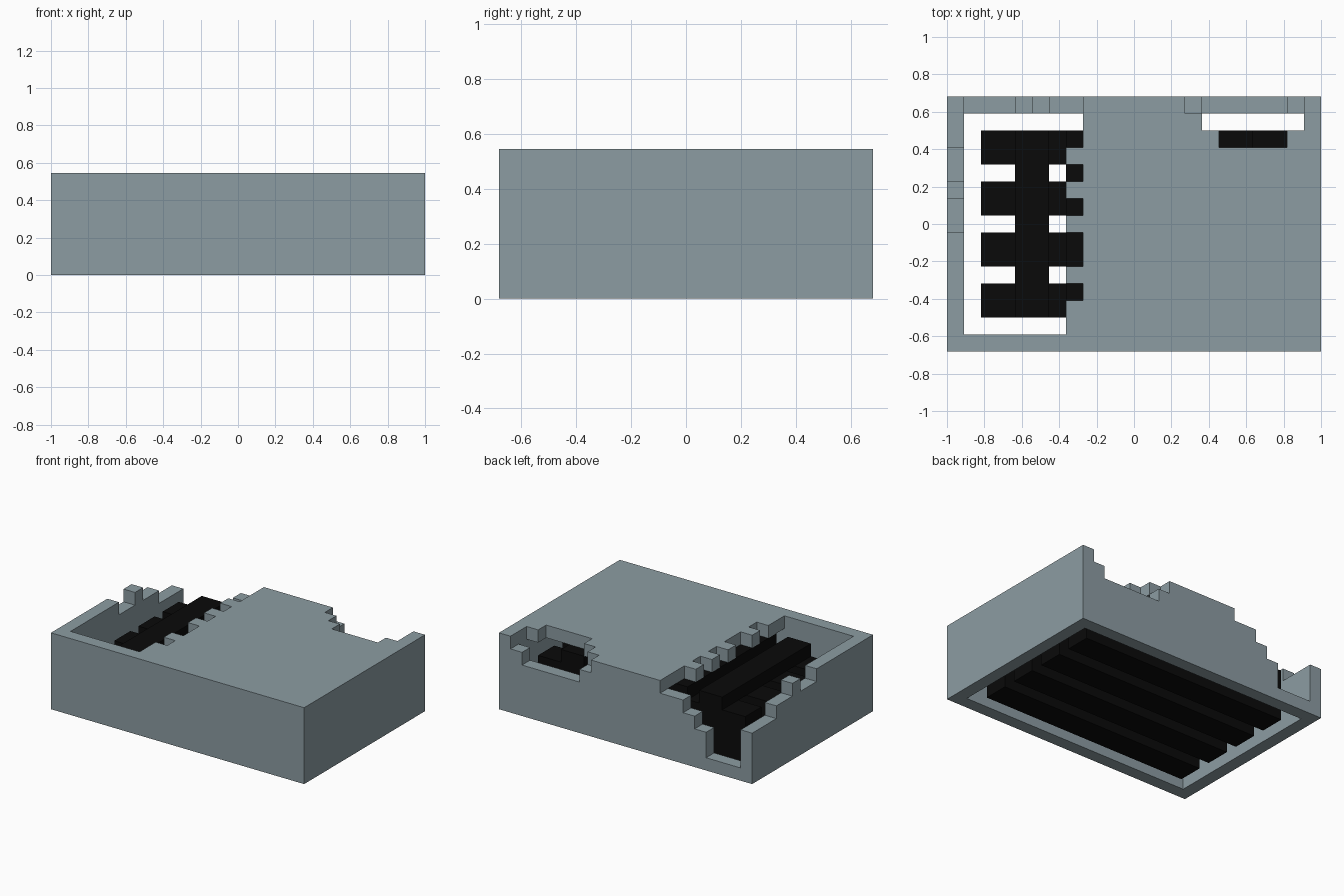
import bpy
import bmesh
from mathutils import Vector

if "Cube" in bpy.data.objects:
    bpy.data.objects.remove(bpy.data.objects["Cube"], do_unlink=True)

# Block grid: 22 x 15 x 6 cells
NX, NY, NZ = 22, 15, 6
U = 2 / NX


def point(i, j, k):
    return Vector(((i - NX / 2) * U, (j - NY / 2) * U, k * U))


def material(name, rgb, rough):
    m = bpy.data.materials.new(name)
    m.use_nodes = True
    m.diffuse_color = (*rgb, 1)
    bsdf = m.node_tree.nodes["Principled BSDF"]
    bsdf.inputs["Base Color"].default_value = (*rgb, 1)
    bsdf.inputs["Roughness"].default_value = rough
    return m


grey = material("blue grey", (0.265, 0.335, 0.365), 0.8)
black = material("black", (0.003, 0.003, 0.003), 0.9)


def finish(name, bm, mat):
    mesh = bpy.data.meshes.new(name)
    bm.to_mesh(mesh)
    bm.free()
    mesh.materials.append(mat)
    ob = bpy.data.objects.new(name, mesh)
    bpy.context.collection.objects.link(ob)
    return ob


def skin(name, cells, mat):
    """Wrap a set of grid cells in their exposed faces."""
    bm = bmesh.new()
    verts = {}

    def vert(p):
        if p not in verts:
            verts[p] = bm.verts.new(point(*p))
        return verts[p]

    for cell in cells:
        for axis in range(3):
            a, b = (axis + 1) % 3, (axis + 2) % 3
            for side in (0, 1):
                other = list(cell)
                other[axis] += 2 * side - 1
                if tuple(other) in cells:
                    continue
                ring = []
                for da, db in ((0, 0), (1, 0), (1, 1), (0, 1)):
                    p = list(cell)
                    p[axis] += side
                    p[a] += da
                    p[b] += db
                    ring.append(vert(tuple(p)))
                bm.faces.new(ring if side else ring[::-1])
    bmesh.ops.dissolve_limit(bm, angle_limit=0.01, verts=bm.verts[:], edges=bm.edges[:])
    return finish(name, bm, mat)


def box(name, lo, hi, mat):
    """Box between two grid corners."""
    bm = bmesh.new()
    bmesh.ops.create_cube(bm, size=1)
    a, b = point(*lo), point(*hi)
    for v in bm.verts:
        v.co = (a + b) / 2 + v.co * (b - a)
    return finish(name, bm, mat)


# Broken wall heights: back wall along x, side wall along y
back = [4] + [1] * 3 + [3, 4, 5, 5] + [6] * 6 + [5] + [4] * 5 + [5, 6]
side = [6] * 7 + [5] * 2 + [6] + [5] * 2 + [4] * 3


def roof_open(i, j):
    large = 1 <= i <= 6 or (i == 7 and j in (3, 5, 6, 8, 10, 12, 13))
    small = (j == 13 and 15 <= i <= 20) or (j == 12 and 16 <= i <= 19)
    return large or small


# Casing: four walls, open underneath, with a one-cell roof
casing = set()
for i in range(NX):
    for j in range(NY):
        if j == NY - 1:
            layers = range(back[i])
        elif i == 0:
            layers = range(side[j])
        elif i == NX - 1 or j == 0:
            layers = range(NZ)
        else:
            layers = [] if roof_open(i, j) else [NZ - 1]
        casing.update((i, j, k) for k in layers)
skin("casing", casing, grey)

# Four long beams inside
for n, j in enumerate(range(2, 13, 3), 1):
    box(f"long_beam_{n}", (2, j, 0), (20, j + 2, 4), black)

# Five cross beams resting on them
for n, i in enumerate(range(4, 18, 3), 1):
    box(f"cross_beam_{n}", (i, 2, 4), (i + 2, 13, 5), black)
